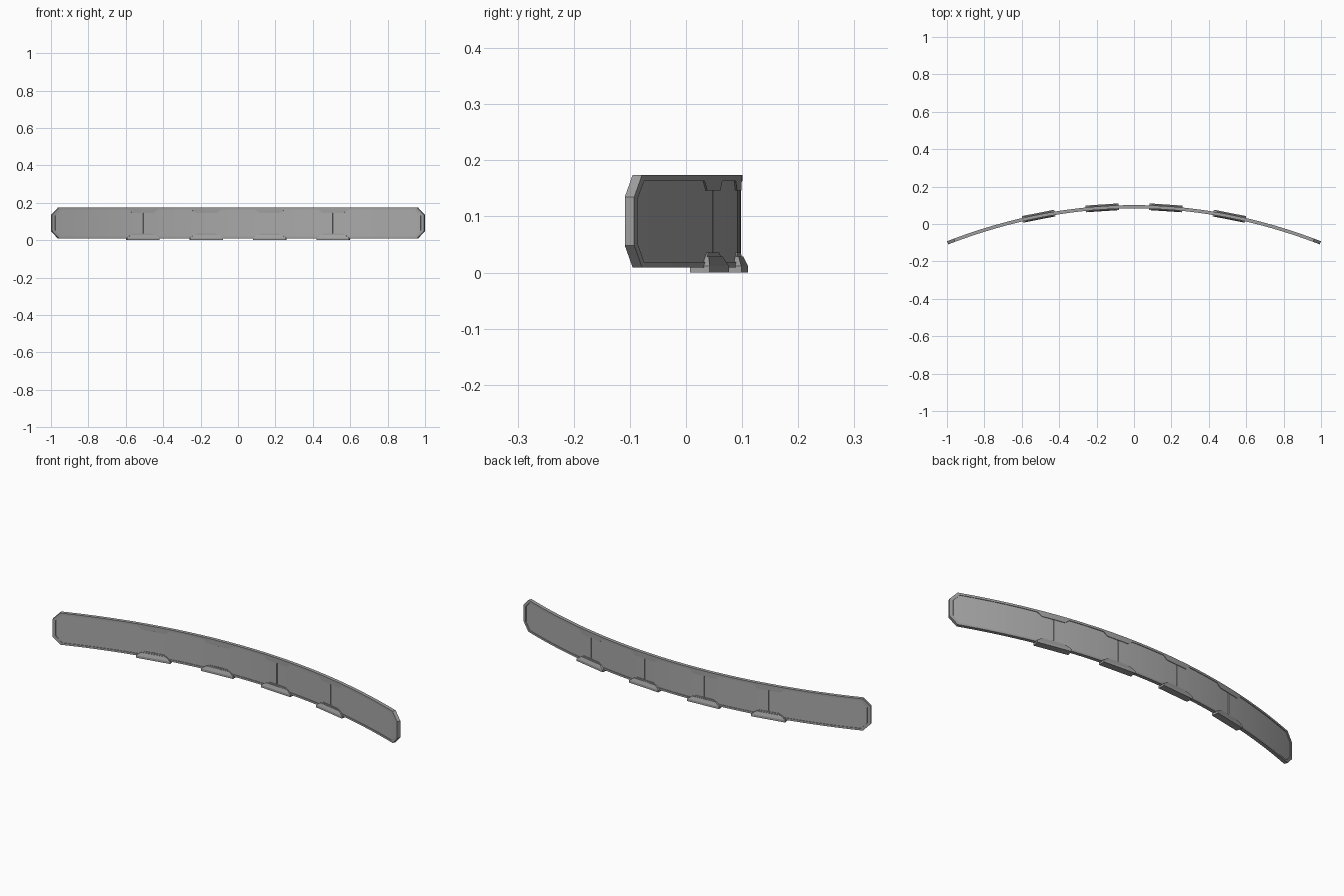
import bpy
import bmesh
from math import sqrt, radians
from mathutils import Vector

cube = bpy.data.objects.get("Cube")
if cube:
    bpy.data.objects.remove(cube)

SEAMS = (-0.51, -0.17, 0.17, 0.51)
END, RIM_END = 0.9965, 0.982      # outer end and inner edge of the end rim
BOTTOM, TOP = 0.009, 0.174
GAP = 0.003


def material(name, value):
    m = bpy.data.materials.new(name)
    m.use_nodes = True
    colour = (value, value, value, 1)
    m.diffuse_color = colour
    m.node_tree.nodes["Principled BSDF"].inputs["Base Color"].default_value = colour
    return m


panel_grey = material("panel grey", 0.40)
frame_grey = material("frame grey", 0.35)


def bend(u, d, z):
    """Place a point on the curved wall: u along it, d outward to the back."""
    slope = 0.388 * u
    n = sqrt(1 + slope * slope)
    return Vector((u + d * slope / n, 0.092 - 0.194 * u * u + d / n, z))


def ramp(u, points):
    """Piecewise linear profile."""
    for (a, va), (b, vb) in zip(points, points[1:]):
        if u <= b:
            return va + (vb - va) * max(0, u - a) / (b - a)
    return points[-1][1]


def bump(u, flat, slope_end):
    """1 beside a seam, falling to 0 further off."""
    r = min(abs(u - s) for s in SEAMS)
    return ramp(r, [(0, 1), (flat, 1), (slope_end, 0)])


def outer_top(u):
    return ramp(abs(u), [(0, TOP), (0.96, TOP), (END, 0.135)])


def outer_bottom(u):
    return BOTTOM + TOP - outer_top(u)


def inner_top(u):
    return ramp(abs(u), [(0, 0.163), (0.95, 0.163), (RIM_END, 0.13)]) - 0.017 * bump(u, 0.058, 0.08)


def inner_bottom(u):
    return ramp(abs(u), [(0, 0.019), (0.95, 0.019), (RIM_END, 0.053)]) + 0.017 * bump(u, 0.05, 0.075)


def stations(a, b):
    """Cuts along the wall, including every corner of the profiles."""
    cuts = {a, b} | {i / 20 for i in range(-19, 20)} | {-0.96, 0.96}
    for s in SEAMS:
        for r in (0.05, 0.058, 0.075, 0.08):
            cuts |= {s - r, s + r}
    return sorted(c for c in cuts if a <= c <= b)


def finish(bm, name, mat):
    bmesh.ops.remove_doubles(bm, verts=bm.verts, dist=0.00001)
    bmesh.ops.recalc_face_normals(bm, faces=bm.faces)
    mesh = bpy.data.meshes.new(name)
    bm.to_mesh(mesh)
    bm.free()
    mesh.materials.append(mat)
    ob = bpy.data.objects.new(name, mesh)
    bpy.context.collection.objects.link(ob)
    bpy.ops.object.select_all(action="DESELECT")
    ob.select_set(True)
    bpy.context.view_layer.objects.active = ob
    bpy.ops.object.shade_smooth_by_angle(angle=radians(20))


def sweep(bm, a, b, low, high, half):
    """Closed curved strip between two height profiles."""
    rings = [[bm.verts.new(bend(u, d, f(u)))
              for d, f in ((-half, low), (half, low), (half, high), (-half, high))]
             for u in stations(a, b)]
    for p, q in zip(rings, rings[1:]):
        for i in range(4):
            j = (i + 1) % 4
            bm.faces.new((p[i], p[j], q[j], q[i]))
    bm.faces.new(rings[0])
    bm.faces.new(rings[-1])


# Frame: top and bottom rails with widened pads at the seams, and end rails
for name, low, high in (("top_rail", inner_top, outer_top), ("bottom_rail", outer_bottom, inner_bottom)):
    bm = bmesh.new()
    sweep(bm, -RIM_END, RIM_END, low, high, 0.009)
    finish(bm, name, frame_grey)
for name, a, b in (("left_end_rail", RIM_END, END), ("right_end_rail", -END, -RIM_END)):
    bm = bmesh.new()
    sweep(bm, a, b, outer_bottom, outer_top, 0.009)
    finish(bm, name, frame_grey)

# Recessed panels with narrow seams between them
edges = (-RIM_END,) + SEAMS + (RIM_END,)
for i, (a, b) in enumerate(zip(edges, edges[1:])):
    bm = bmesh.new()
    sweep(bm, a + GAP, b - GAP, inner_bottom, inner_top, 0.006)
    finish(bm, f"panel_{i + 1}", panel_grey)

# Thin core closing the seams
bm = bmesh.new()
sweep(bm, -RIM_END, RIM_END, inner_bottom, inner_top, 0.002)
finish(bm, "seam_core", panel_grey)

# Feet: straight blocks with sloped shoulders
for i, s in enumerate(SEAMS):
    bm = bmesh.new()
    centre = bend(s, 0, 0)
    along = (bend(s + 0.01, 0, 0) - bend(s - 0.01, 0, 0)).normalized()
    out = Vector((-along.y, along.x, 0))
    rings = []
    for z, length, half in ((0, 0.088, 0.018), (0.012, 0.088, 0.018), (0.029, 0.064, 0.0115)):
        rings.append([bm.verts.new(centre + along * (sx * length) + out * (sy * half) + Vector((0, 0, z)))
                      for sx, sy in ((-1, -1), (1, -1), (1, 1), (-1, 1))])
    for p, q in zip(rings, rings[1:]):
        for k in range(4):
            j = (k + 1) % 4
            bm.faces.new((p[k], p[j], q[j], q[k]))
    bm.faces.new(rings[0])
    bm.faces.new(rings[-1])
    finish(bm, f"foot_{i + 1}", frame_grey)
